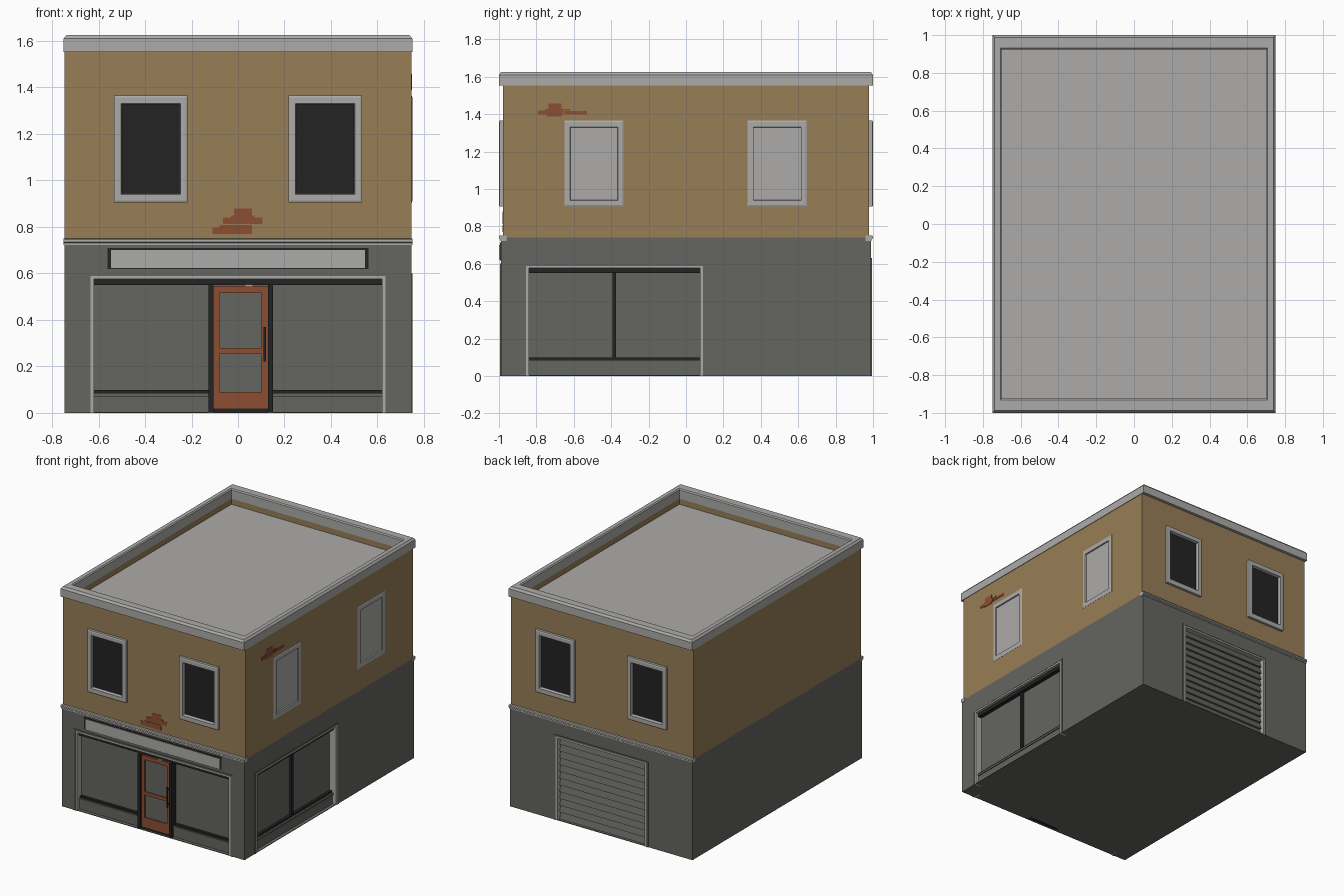
import bpy, bmesh
from mathutils import Vector

if "Cube" in bpy.data.objects:
    bpy.data.objects.remove(bpy.data.objects["Cube"], do_unlink=True)


def material(name, rgb):
    m = bpy.data.materials.new(name)
    m.use_nodes = True
    lin = [((c / 255 + 0.055) / 1.055) ** 2.4 for c in rgb] + [1]
    m.diffuse_color = lin
    m.node_tree.nodes["Principled BSDF"].inputs["Base Color"].default_value = lin
    return m


STONE = material("light stone", (172, 171, 169))
OCHRE = material("ochre render", (151, 126, 86))
GREY = material("grey paint", (101, 102, 96))
DARK = material("near black", (35, 35, 35))
RUST = material("rust brick", (140, 78, 50))

# Each face maps (u across, z up, d outward from the centre) to the world
FACES = {
    "front": lambda u, z, d: Vector((u, -d, z)),
    "side": lambda u, z, d: Vector((d, u, z)),
    "back": lambda u, z, d: Vector((-u, d, z)),
    "top": lambda u, v, d: Vector((u, v, d)),
}


def finish(name, bm, mats):
    bmesh.ops.recalc_face_normals(bm, faces=bm.faces)
    me = bpy.data.meshes.new(name)
    bm.to_mesh(me)
    bm.free()
    for m in mats:
        me.materials.append(m)
    ob = bpy.data.objects.new(name, me)
    bpy.context.collection.objects.link(ob)
    return ob


def boxes(name, face, specs, mat):
    """One object from several boxes given as (u0, u1, z0, z1, d0, d1)."""
    bm = bmesh.new()
    for u0, u1, z0, z1, d0, d1 in specs:
        vs = [bm.verts.new(FACES[face](u, z, d))
              for d in (d0, d1) for u, z in ((u0, z0), (u1, z0), (u1, z1), (u0, z1))]
        bm.faces.new(vs[:4])
        bm.faces.new(vs[4:])
        for i in range(4):
            j = (i + 1) % 4
            bm.faces.new((vs[i], vs[j], vs[j + 4], vs[i + 4]))
    return finish(name, bm, [mat])


def rect_loft(name, face, u, v, rings, mats, cap=False):
    """Loft rectangles (half width, half height, depth); cap or close the loop."""
    bm = bmesh.new()
    loops = [[bm.verts.new(FACES[face](u + a * w, v + b * h, d))
              for a, b in ((-1, -1), (1, -1), (1, 1), (-1, 1))] for w, h, d in rings]
    pairs = list(zip(loops, loops[1:])) + ([] if cap else [(loops[-1], loops[0])])
    for p, q in pairs:
        for i in range(4):
            j = (i + 1) % 4
            bm.faces.new((p[i], p[j], q[j], q[i]))
    if cap:
        bm.faces.new(loops[-1]).material_index = 1
        bm.faces.new(loops[0])
    return finish(name, bm, mats)


def prism(name, face, profile, u0, u1, mat):
    """Extrude a (d, z) profile across a face."""
    bm = bmesh.new()
    ends = [[bm.verts.new(FACES[face](u, z, d)) for d, z in profile] for u in (u0, u1)]
    for e in ends:
        bm.faces.new(e)
    for i in range(len(profile)):
        j = (i + 1) % len(profile)
        bm.faces.new((ends[0][i], ends[0][j], ends[1][j], ends[1][i]))
    return finish(name, bm, [mat])


def cut(target, cutter):
    cutter.hide_render = True
    mod = target.modifiers.new("opening", "BOOLEAN")
    mod.operation, mod.solver, mod.object = "DIFFERENCE", "EXACT", cutter
    bpy.context.view_layer.objects.active = target
    bpy.ops.object.modifier_apply(modifier=mod.name)
    bpy.data.objects.remove(cutter, do_unlink=True)


# Main storeys
WX, LOW, UP, DEEP = 0.746, 0.99, 0.978, 0.05
lower = boxes("ground_floor", "top", [(-WX, WX, -LOW, LOW, 0, 0.74)], GREY)
upper = boxes("upper_floor", "top", [(-WX, WX, -UP, UP, 0.74, 1.56)], OCHRE)
cut(upper, boxes("roof_cut", "top", [(-0.702, 0.702, -0.925, 0.925, 1.5, 1.7)], OCHRE))
boxes("roof", "top", [(-0.702, 0.702, -0.925, 0.925, 1.49, 1.51)], STONE)
rect_loft("parapet_cornice", "top", 0, 0,
          [(0.75, 1, 1.552), (0.75, 1, 1.61), (0.738, 0.988, 1.625),
           (0.708, 0.932, 1.625), (0.701, 0.924, 1.618), (0.701, 0.924, 1.552)], [STONE])

# Moulded bands between the storeys
for face in ("front", "back"):
    prism(face + "_band", face,
          [(0.96, 0.722), (0.993, 0.722), (0.993, 0.73), (1, 0.735), (1, 0.745),
           (0.995, 0.751), (0.96, 0.751)], -0.75, 0.75, STONE)

# Upper windows
for face, wall, proud, us in (("front", UP, 0.022, (-0.375, 0.375)),
                              ("back", UP, 0.022, (-0.375, 0.375)),
                              ("side", WX, 0.004, (-0.492, 0.488))):
    for n, u in enumerate(us):
        cut(upper, boxes("window_cut", face,
                         [(u - 0.14, u + 0.14, 0.92, 1.35, wall - 0.03, wall + 0.1)], OCHRE))
        o = wall + proud
        rect_loft(f"{face}_window_{n + 1}", face, u, 1.135,
                  [(0.158, 0.23, wall - 0.005), (0.158, 0.23, o - 0.003), (0.15, 0.222, o),
                   (0.128, 0.196, o), (0.124, 0.191, o - 0.02), (0.124, 0.191, o - 0.021)],
                  [STONE, DARK], cap=True)


def opening(name, face, u0, u1, top, wall, proud):
    """Recess with a painted casing and a light inner lining."""
    cut(lower, boxes("opening_cut", face,
                     [(u0 + 0.015, u1 - 0.015, 0.004, top - 0.012, wall - DEEP, wall + 0.1)], GREY))
    for part, a, w, t, d, m in ((name + "_casing", 0, 0.015, top, wall + proud, GREY),
                                (name + "_lining", 0.015, 0.016, top - 0.012, wall + 0.002, STONE)):
        l, r = u0 + a, u1 - a
        boxes(part, face, [(l, l + w, 0, t, wall - DEEP, d), (r - w, r, 0, t, wall - DEEP, d),
                           (l + w, r - w, t - 0.012, t, wall - DEEP, d)], m)


def glazing(name, face, u0, u1, wall, bars):
    """Stall riser and dark window bars set back in an opening."""
    back = wall - DEEP
    boxes(name + "_riser", face, [(u0, u1, 0, 0.07, back, back + 0.025),
                                  (u0, u1, 0.07, 0.085, back, back + 0.032)], GREY)
    boxes(name + "_bars", face, [(u0, u1, 0.085, 0.099, back, back + 0.02),
                                 (u0, u1, 0.55, 0.576, back, back + 0.03)] +
          [(b - 0.01, b + 0.01, 0.099, 0.55, back, back + 0.018) for b in bars], DARK)


# Shop front, side shop window and rear shutter openings
opening("shopfront", "front", -0.65, 0.65, 0.6, LOW, 0.005)
glazing("shopfront", "front", -0.619, 0.619, LOW, [])
opening("side_shop_window", "side", -0.87, 0.107, 0.6, WX, 0.004)
glazing("side_shop_window", "side", -0.839, 0.076, WX, [-0.383])
opening("shutter", "back", -0.385, 0.385, 0.63, LOW, 0.005)

# Roller shutter slats
base, step = LOW - DEEP, 0.05
slats = [(base - 0.02, 0.004)]
for i in range(12):
    slats += [(base + 0.03, 0.004 + i * step), (base + 0.014, 0.004 + (i + 1) * step)]
prism("shutter_slats", "back", slats + [(base - 0.02, slats[-1][1])], -0.354, 0.354, GREY)

# Entrance door: dark posts, rust leaf with two openings, handle and lamp
D = LOW - DEEP
boxes("door_posts", "front", [(-0.127, -0.105, 0, 0.552, D, LOW), (0.13, 0.15, 0, 0.552, D, LOW),
                              (-0.105, 0.13, 0, 0.018, D, D + 0.036)], DARK)
boxes("door_leaf", "front",
      [(-0.105, -0.08, 0.018, 0.545, D, D + 0.036), (0.102, 0.13, 0.018, 0.545, D, D + 0.036)] +
      [(-0.08, 0.102, a, b, D, D + 0.036) for a, b in ((0.018, 0.09), (0.256, 0.28), (0.516, 0.545))],
      RUST)
boxes("door_glass", "front", [(-0.08, 0.102, 0.09, 0.516, D, D + 0.028)], GREY)
boxes("door_handle", "front", [(0.11, 0.12, 0.22, 0.37, D + 0.046, D + 0.052),
                               (0.112, 0.118, 0.235, 0.245, D + 0.03, D + 0.047),
                               (0.112, 0.118, 0.345, 0.355, D + 0.03, D + 0.047)], DARK)
boxes("door_lamp", "front", [(0.03, 0.065, 0.545, 0.552, D, D + 0.038)], STONE)

# Blank sign board in a dark and grey surround
boxes("sign_surround", "front", [(-0.567, 0.567, 0.614, 0.716, 0.98, 0.993)], GREY)
boxes("sign_shadow_gap", "front", [(-0.562, 0.562, 0.619, 0.71, 0.98, 0.9945)], DARK)
boxes("sign_board", "front", [(-0.547, 0.547, 0.624, 0.7, 0.98, 0.999)], STONE)

# Patches of exposed brick
for face, wall, rows in (
        ("front", UP, ((-0.11, 0.06, 0.77, 0.798), (-0.08, 0.06, 0.798, 0.808),
                       (-0.065, 0.105, 0.812, 0.84), (-0.03, 0.07, 0.838, 0.85),
                       (-0.017, 0.06, 0.848, 0.88))),
        ("side", WX, ((-0.79, -0.655, 1.398, 1.42), (-0.65, -0.53, 1.398, 1.416),
                      (-0.745, -0.665, 1.388, 1.4), (-0.75, -0.62, 1.418, 1.428),
                      (-0.735, -0.665, 1.426, 1.457)))):
    boxes(face + "_brick_patch", face,
          [(a, b, c, d, wall - 0.005, wall + 0.0035 - i * 0.0003)
           for i, (a, b, c, d) in enumerate(rows)], RUST)
